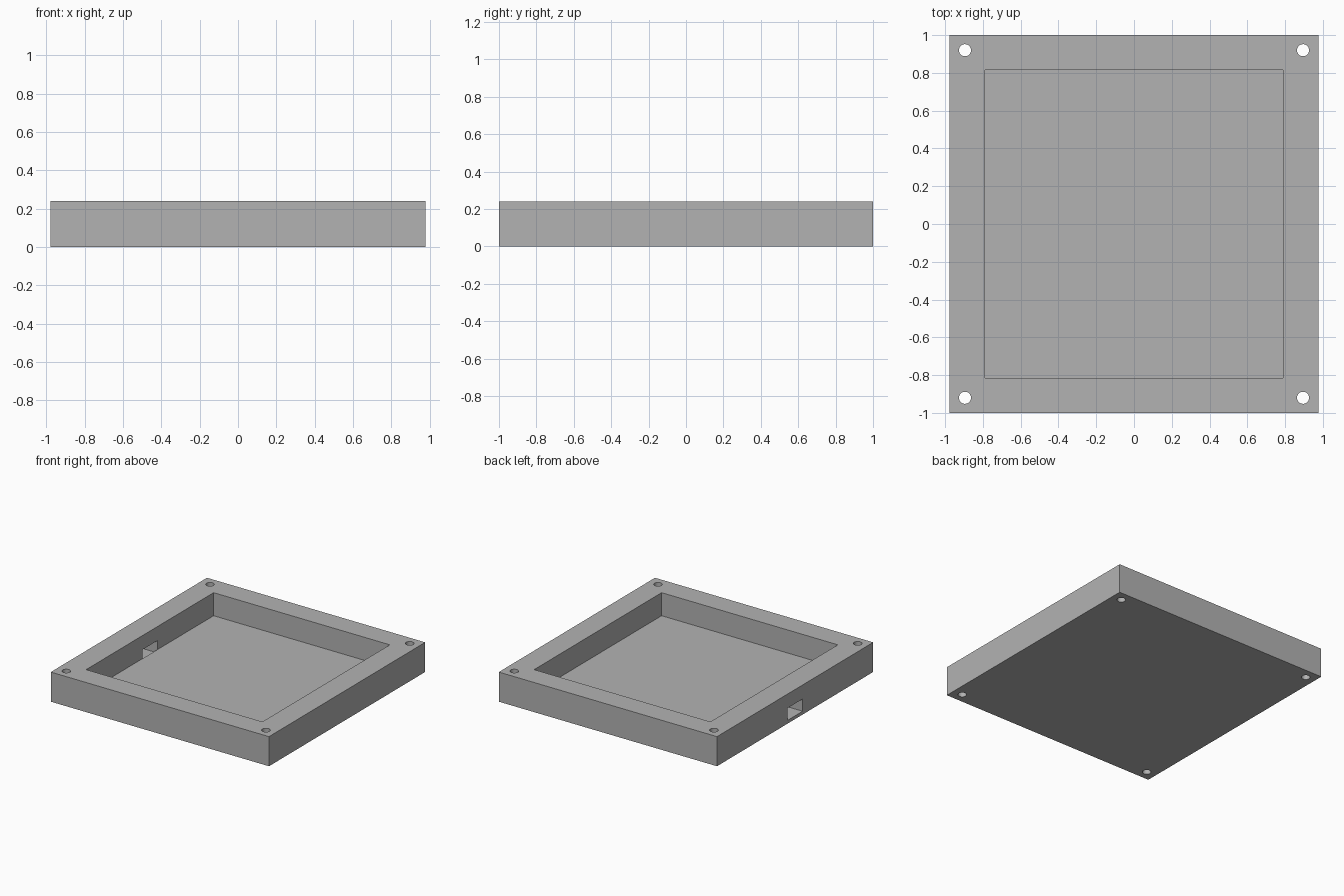
import bpy

# Remove the default cube only
default = bpy.data.objects.get("Cube")
if default:
    bpy.data.objects.remove(default, do_unlink=True)

HALF_X, HALF_Y, HEIGHT = 0.978, 1.0, 0.24
INNER_X, INNER_Y, FLOOR = 0.79, 0.816, 0.053
HOLE_X, HOLE_Y, HOLE_R = 0.895, 0.92, 0.032
SLOT_HALF, SLOT_LOW, SLOT_TOP = 0.096, 0.027, 0.126

grey = bpy.data.materials.new("plain grey")
grey.use_nodes = True
colour = (0.45, 0.45, 0.45, 1)
grey.diffuse_color = colour
grey.node_tree.nodes["Principled BSDF"].inputs["Base Color"].default_value = colour


def box(name, low, high):
    """Box spanning two opposite corners."""
    centre = [(a + b) / 2 for a, b in zip(low, high)]
    bpy.ops.mesh.primitive_cube_add(size=1, location=centre)
    obj = bpy.context.object
    obj.name = name
    obj.scale = [b - a for a, b in zip(low, high)]
    bpy.ops.object.transform_apply(location=True, rotation=False, scale=True)
    obj.data.materials.append(grey)
    return obj


def cut(body, cutter):
    """Subtract the cutter from the body and discard it."""
    cutter.hide_render = True
    mod = body.modifiers.new(cutter.name, "BOOLEAN")
    mod.operation = "DIFFERENCE"
    mod.solver = "EXACT"
    mod.object = cutter
    bpy.context.view_layer.objects.active = body
    bpy.ops.object.modifier_apply(modifier=mod.name)
    bpy.data.objects.remove(cutter, do_unlink=True)


# Outer block
tray = box("enclosure_tray", (-HALF_X, -HALF_Y, 0), (HALF_X, HALF_Y, HEIGHT))

# Cable slot through one side wall, stopping at the cavity wall
cut(tray, box("cable_slot_cutter", (-HALF_X - 0.1, -SLOT_HALF, SLOT_LOW),
              (-INNER_X, SLOT_HALF, SLOT_TOP)))

# Open cavity
cut(tray, box("cavity_cutter", (-INNER_X, -INNER_Y, FLOOR),
              (INNER_X, INNER_Y, HEIGHT + 0.1)))

# Screw holes through the four corners
for sx in (-1, 1):
    for sy in (-1, 1):
        bpy.ops.mesh.primitive_cylinder_add(
            vertices=32, radius=HOLE_R, depth=1,
            location=(sx * HOLE_X, sy * HOLE_Y, HEIGHT / 2))
        hole = bpy.context.object
        hole.name = "screw_hole_cutter"
        hole.data.materials.append(grey)
        cut(tray, hole)

# Round shading in the holes, crisp edges elsewhere
bpy.ops.object.select_all(action="DESELECT")
tray.select_set(True)
bpy.context.view_layer.objects.active = tray
bpy.ops.object.shade_smooth_by_angle()
